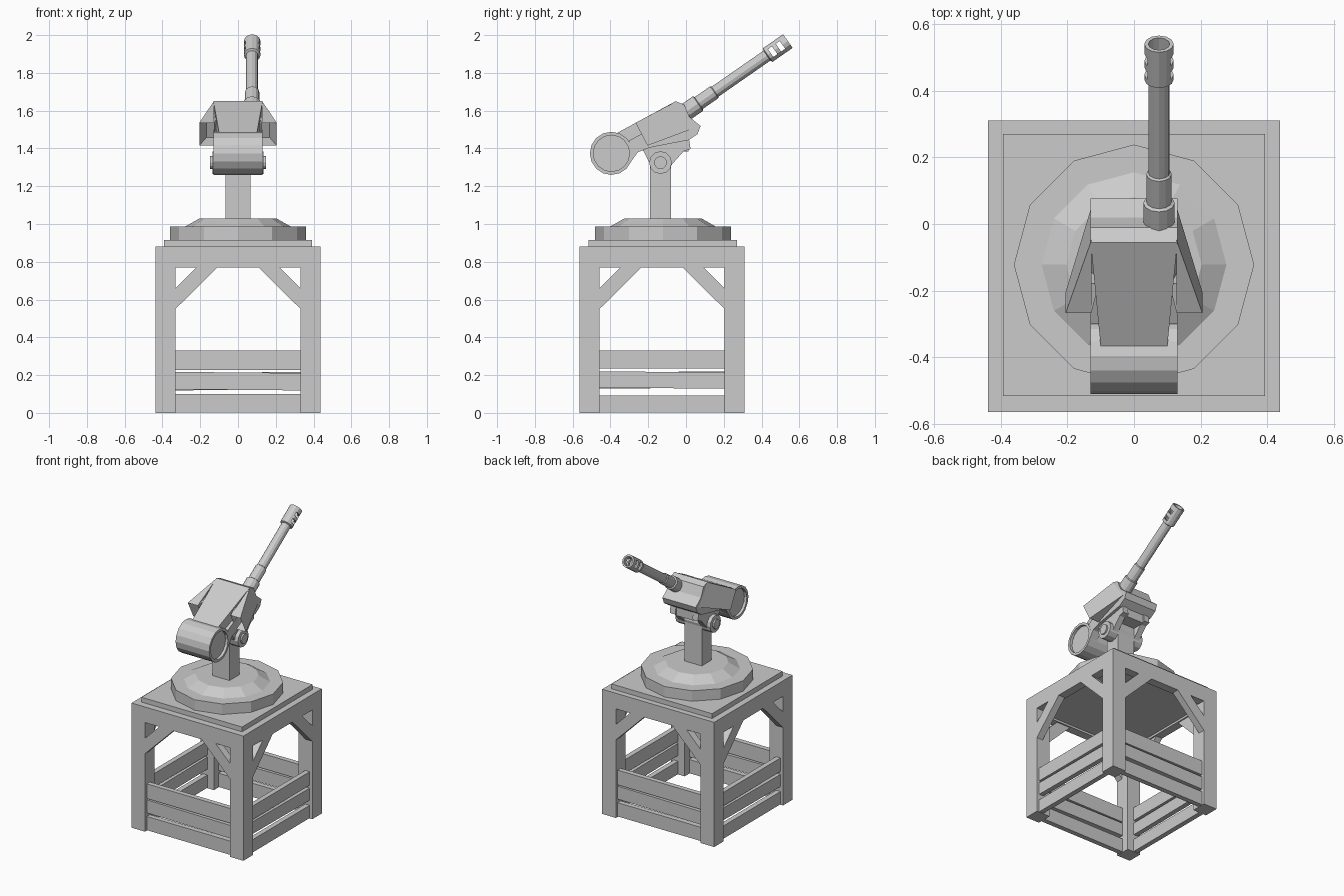
import bpy, bmesh, math
from mathutils import Matrix, Vector

if "Cube" in bpy.data.objects:
    bpy.data.objects.remove(bpy.data.objects["Cube"])

grey = bpy.data.materials.new("plain grey")
grey.diffuse_color = (0.6, 0.6, 0.6, 1)
grey.use_nodes = True
grey.node_tree.nodes["Principled BSDF"].inputs["Base Color"].default_value = grey.diffuse_color


def finish(name, bm, M=Matrix()):
    bmesh.ops.transform(bm, matrix=M, verts=bm.verts)
    bmesh.ops.recalc_face_normals(bm, faces=bm.faces)
    me = bpy.data.meshes.new(name)
    bm.to_mesh(me)
    bm.free()
    ob = bpy.data.objects.new(name, me)
    bpy.context.collection.objects.link(ob)
    me.materials.append(grey)
    return ob


def box(name, lo, hi, M=Matrix()):
    lo, hi = Vector(lo), Vector(hi)
    bm = bmesh.new()
    bmesh.ops.create_cube(bm, size=1)
    S = Matrix.Translation((lo + hi) / 2) @ Matrix.Diagonal((*(hi - lo), 1))
    return finish(name, bm, M @ S)


def prism(name, left, right, M=Matrix()):
    """Solid between two matching outlines of 3D points."""
    bm = bmesh.new()
    a = [bm.verts.new(p) for p in left]
    b = [bm.verts.new(p) for p in right]
    n = len(a)
    caps = [bm.faces.new(a), bm.faces.new(b)]
    for i in range(n):
        j = (i + 1) % n
        bm.faces.new((a[i], a[j], b[j], b[i]))
    bmesh.ops.triangulate(bm, faces=caps)
    return finish(name, bm, M)


def lathe(name, prof, sides, M=Matrix()):
    """Revolve (radius, height) points about local z."""
    bm = bmesh.new()
    rings = [[bm.verts.new((r * math.sin(2 * math.pi * k / sides),
                            r * math.cos(2 * math.pi * k / sides), h))
              for k in range(sides)] for r, h in prof]
    for a, b in zip(rings, rings[1:]):
        for k in range(sides):
            j = (k + 1) % sides
            bm.faces.new((a[k], a[j], b[j], b[k]))
    bmesh.ops.remove_doubles(bm, verts=bm.verts, dist=1e-5)
    return finish(name, bm, M)


# wooden stand: one leg, beam, brace pair and plank set per side
H, W, CY = 0.437, 0.106, -0.127
I = H - W
for k in range(4):
    M = Matrix.Translation((0, CY, 0)) @ Matrix.Rotation(k * math.pi / 2, 4, 'Z')
    box("stand_leg", (-H, -H, 0), (-I, -I, 0.88), M)
    box("stand_beam", (-I, -H, 0.77), (I, -H + 0.06, 0.88), M)
    for s in (-1, 1):
        out = [(I, 0.55), (I, 0.66), (0.22, 0.77), (0.11, 0.77)]
        prism("stand_brace", [(s * x, -H, z) for x, z in out],
              [(s * x, -H + 0.05, z) for x, z in out], M)
    rows = ((0.003, 0.1), (0.122, 0.214), (0.226, 0.33)) if k % 2 == 0 else \
           ((0.003, 0.093), (0.131, 0.217), (0.234, 0.33))
    for i, (z0, z1) in enumerate(rows):
        tilt = (0, 0.003, 0)[i]
        ends = [[(x, y, z) for y, z in ((-H + 0.02, z0 + d), (-H + 0.055, z0 + d),
                                        (-H + 0.055, z1 + d), (-H + 0.02, z1 + d))]
                for x, d in ((-I, tilt), (I, -tilt))]
        prism("stand_plank", *ends, M)
box("stand_top", (-I - 0.05, CY - I - 0.05, 0.785), (I + 0.05, CY + I + 0.05, 0.88))
box("stand_deck", (-0.393, -0.123 - 0.393, 0.875), (0.393, -0.123 + 0.393, 0.914))

# round turntable and column
lathe("turntable", [(0, 0.91), (0.36, 0.91), (0.36, 0.988), (0.277, 0.988),
                    (0.203, 1.03), (0, 1.03)], 12, Matrix.Translation((0, -0.122, 0)))
box("column", (-0.067, -0.19, 1.02), (0.067, -0.08, 1.4))

# trunnion hub through the bracket, raised centre on each end
RX = Matrix.Rotation(math.pi / 2, 4, 'Y')
lathe("pivot_hub", [(0, -0.147), (0.034, -0.147), (0.034, -0.136), (0.06, -0.136),
                    (0.06, 0.136), (0.034, 0.136), (0.034, 0.147), (0, 0.147)], 12,
      Matrix.Translation((0, -0.135, 1.325)) @ RX)
br = [(0.013, 1.47), (0.024, 1.397), (-0.012, 1.386), (-0.07, 1.32), (-0.1, 1.285),
      (-0.17, 1.285), (-0.205, 1.345), (-0.24, 1.42)]
for s in (-1, 1):
    prism("pivot_bracket", [(s * 0.067, y, z) for y, z in br],
          [(s * 0.11, y, z) for y, z in br])
box("cradle_block", (-0.068, -0.22, 1.385), (0.068, 0.012, 1.46))

# gun body: side outline (y, z, half width), deck narrows to the rear
body = [(-0.055, 1.65, 0.13), (-0.01, 1.632, 0.13), (0.019, 1.566, 0.13),
        (0.077, 1.519, 0.13), (0.061, 1.476, 0.13), (0.013, 1.444, 0.13),
        (-0.19, 1.405, 0.13), (-0.25, 1.385, 0.129), (-0.36, 1.35, 0.1),
        (-0.365, 1.482, 0.1)]
prism("gun_body", [(-w, y, z) for y, z, w in body], [(w, y, z) for y, z, w in body])
neck = [(-0.3, 1.318), (-0.255, 1.38), (-0.19, 1.405), (-0.19, 1.5), (-0.3, 1.443)]
for s in (-1, 1):
    prism("drum_neck", [(s * 0.07, y, z) for y, z in neck],
          [(s * 0.1305, y, z) for y, z in neck])

# rear drum with recessed ends
lathe("rear_drum", [(0, -0.112), (0.096, -0.112), (0.096, -0.131), (0.114, -0.131),
                    (0.114, 0.131), (0.096, 0.131), (0.096, 0.112), (0, 0.112)], 16,
      Matrix.Translation((0, -0.395, 1.374)) @ RX)

# side cowls: wedges flaring out to the rear with a hollow back
for s in (-1, 1):
    bm = bmesh.new()
    A, B, C, D, E, F = [bm.verts.new((s * x, y, z)) for x, y, z in (
        (0.128, -0.05, 1.65), (0.205, -0.267, 1.536), (0.205, -0.204, 1.415),
        (0.128, 0.05, 1.51), (0.128, -0.267, 1.536), (0.128, -0.204, 1.415))]
    bm.faces.new((A, B, C, D))
    bm.faces.new((A, E, B))
    bm.faces.new((D, C, F))
    bm.faces.new((A, D, F, E))
    back = bm.faces.new((B, E, F, C))
    bmesh.ops.recalc_face_normals(bm, faces=bm.faces)
    bmesh.ops.inset_region(bm, faces=[back], thickness=0.01)
    bmesh.ops.translate(bm, verts=back.verts, vec=(-s * 0.03, 0.085, 0.036))
    finish("side_cowl", bm)

# barrel with stepped collar and bored, slotted muzzle
BM = Matrix.Translation((0.075, 0.018, 1.606)) @ Matrix.Rotation(math.radians(-55.2), 4, 'X')
barrel = lathe("barrel", [(0, -0.03), (0.047, -0.03), (0.047, 0.055), (0.038, 0.06),
                          (0.038, 0.16), (0.032, 0.165), (0.032, 0.5), (0.044, 0.505),
                          (0.044, 0.635), (0.032, 0.635), (0.032, 0.51), (0, 0.51)], 12, BM)
for t in (0.537, 0.587):
    cut = box("slot_cutter", (-0.08, -0.025, t - 0.013), (0.08, 0.025, t + 0.013), BM)
    cut.hide_render = True
    cut.hide_set(True)
    mod = barrel.modifiers.new("slot", 'BOOLEAN')
    mod.operation, mod.solver, mod.object = 'DIFFERENCE', 'EXACT', cut
